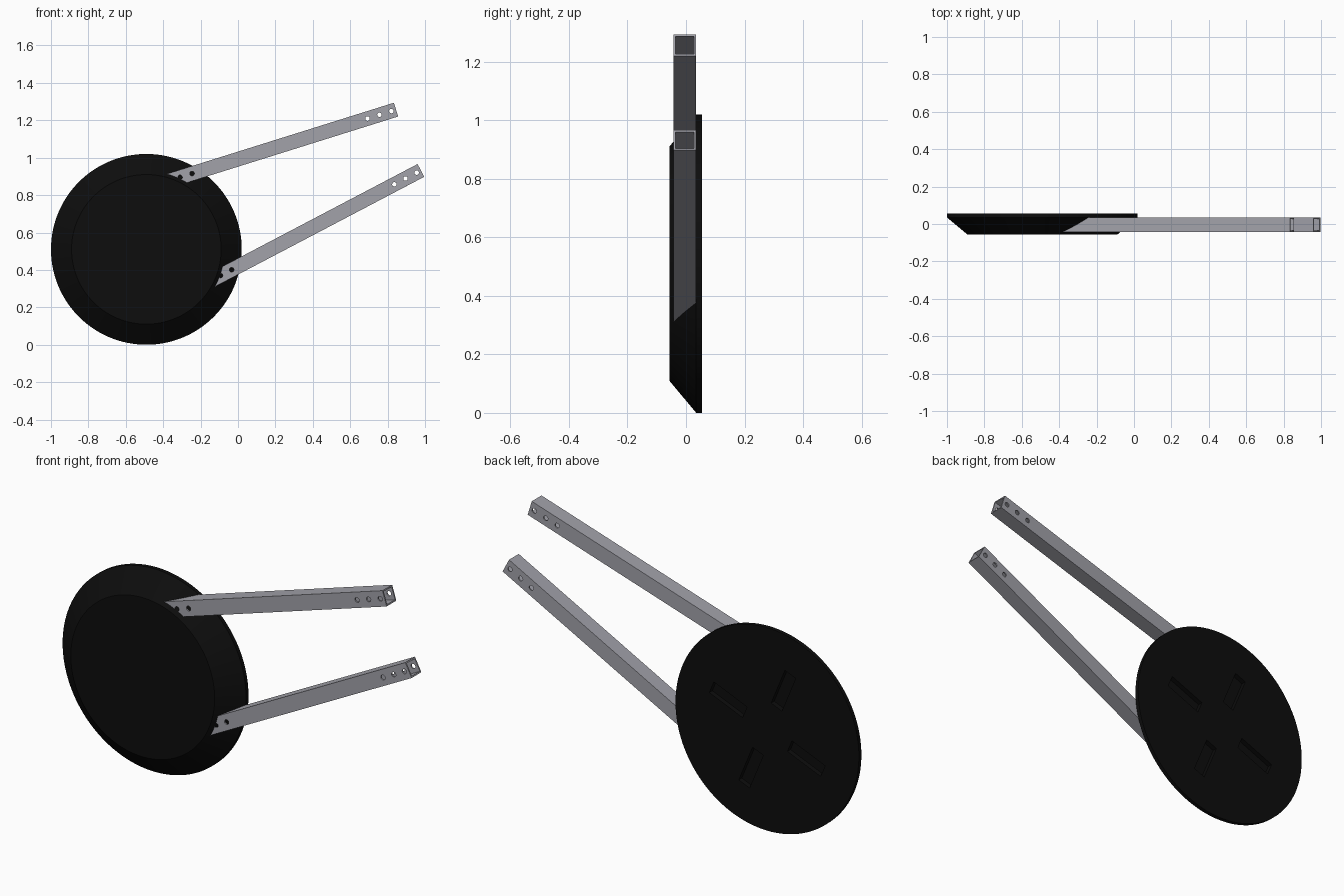
import bpy, bmesh, math
from mathutils import Matrix

old = bpy.data.objects.get("Cube")
if old:
    bpy.data.objects.remove(old, do_unlink=True)


def material(name, rgb, rough):
    m = bpy.data.materials.new(name)
    m.use_nodes = True
    m.diffuse_color = (*rgb, 1)
    bsdf = next(n for n in m.node_tree.nodes if n.type == 'BSDF_PRINCIPLED')
    bsdf.inputs["Base Color"].default_value = (*rgb, 1)
    bsdf.inputs["Roughness"].default_value = rough
    return m


black = material("matte black", (0.004, 0.004, 0.004), 0.6)
grey = material("metal grey", (0.36, 0.36, 0.40), 0.5)


def make_object(name, bm, matrix, mat):
    bmesh.ops.recalc_face_normals(bm, faces=bm.faces)
    bm.transform(matrix)
    mesh = bpy.data.meshes.new(name)
    bm.to_mesh(mesh)
    bm.free()
    mesh.materials.append(mat)
    ob = bpy.data.objects.new(name, mesh)
    bpy.context.collection.objects.link(ob)
    return ob


def box(name, size, center, frame, mat):
    bm = bmesh.new()
    bmesh.ops.create_cube(bm, size=1)
    return make_object(name, bm, frame @ Matrix.Translation(center) @ Matrix.Diagonal((*size, 1)), mat)


def peg(name, radius, length, center, frame, mat):
    bm = bmesh.new()
    bmesh.ops.create_cone(bm, cap_ends=True, segments=24, radius1=radius, radius2=radius, depth=length)
    turn = Matrix.Rotation(math.pi / 2, 4, 'X')
    return make_object(name, bm, frame @ Matrix.Translation(center) @ turn, mat)


def lathe(name, profile, frame, mat, segments=128):
    """Closed solid from (radius, y) pairs spun around the y axis."""
    bm = bmesh.new()
    rings = []
    for r, y in profile:
        angles = [2 * math.pi * i / segments for i in range(segments)]
        rings.append([bm.verts.new((r * math.cos(a), y, r * math.sin(a))) for a in angles])
    for a, b in zip(rings, rings[1:]):
        for i in range(segments):
            j = (i + 1) % segments
            bm.faces.new((a[i], a[j], b[j], b[i]))
    bm.faces.new(rings[0])
    bm.faces.new(rings[-1])
    return make_object(name, bm, frame, mat)


def subtract(target, cutter, keep=False):
    mod = target.modifiers.new("cut", 'BOOLEAN')
    mod.operation = 'DIFFERENCE'
    mod.solver = 'EXACT'
    mod.object = cutter
    bpy.context.view_layer.objects.active = target
    bpy.ops.object.modifier_apply(modifier=mod.name)
    if not keep:
        bpy.data.objects.remove(cutter, do_unlink=True)


# Round plate with a tapered rim
plate_frame = Matrix.Translation((-0.49, 0, 0.51))
plate = lathe("round_plate", [(0.40, -0.057), (0.51, 0.035), (0.51, 0.055)], plate_frame, black)

# Square tube arms: open end, mounting holes, base shaped to the plate rim
WIDTH, WALL, LENGTH, Y = 0.077, 0.007, 1.36, -0.004
HOLES = (0.026, 0.093, 0.16, 1.143, 1.21)
arms = (("upper_arm", 0.845, 1.257, 17.4), ("lower_arm", 0.978, 0.932, 27.7))
for name, x, z, angle in arms:
    frame = Matrix.Translation((x, Y, z)) @ Matrix.Rotation(-math.radians(angle), 4, 'Y')
    arm = box(name, (LENGTH, WIDTH, WIDTH), (-LENGTH / 2, 0, 0), frame, grey)
    inner = WIDTH - 2 * WALL
    subtract(arm, box("bore", (LENGTH + 0.2, inner, inner), (-LENGTH / 2, 0, 0), frame, grey))
    for d in HOLES:
        subtract(arm, peg("drill", 0.012, 0.2, (-d, 0, 0), frame, grey))
    subtract(arm, plate, keep=True)

# Four radial pockets in the back of the plate
for k in range(4):
    frame = plate_frame @ Matrix.Rotation(-math.radians(22.5 + 90 * k), 4, 'Y')
    subtract(plate, box("pocket", (0.2, 0.06, 0.065), (0.235, 0.06, 0), frame, black))

# Smooth rim with sharp edges kept
bpy.ops.object.select_all(action='DESELECT')
plate.select_set(True)
bpy.context.view_layer.objects.active = plate
bpy.ops.object.shade_smooth_by_angle(angle=math.radians(25))
